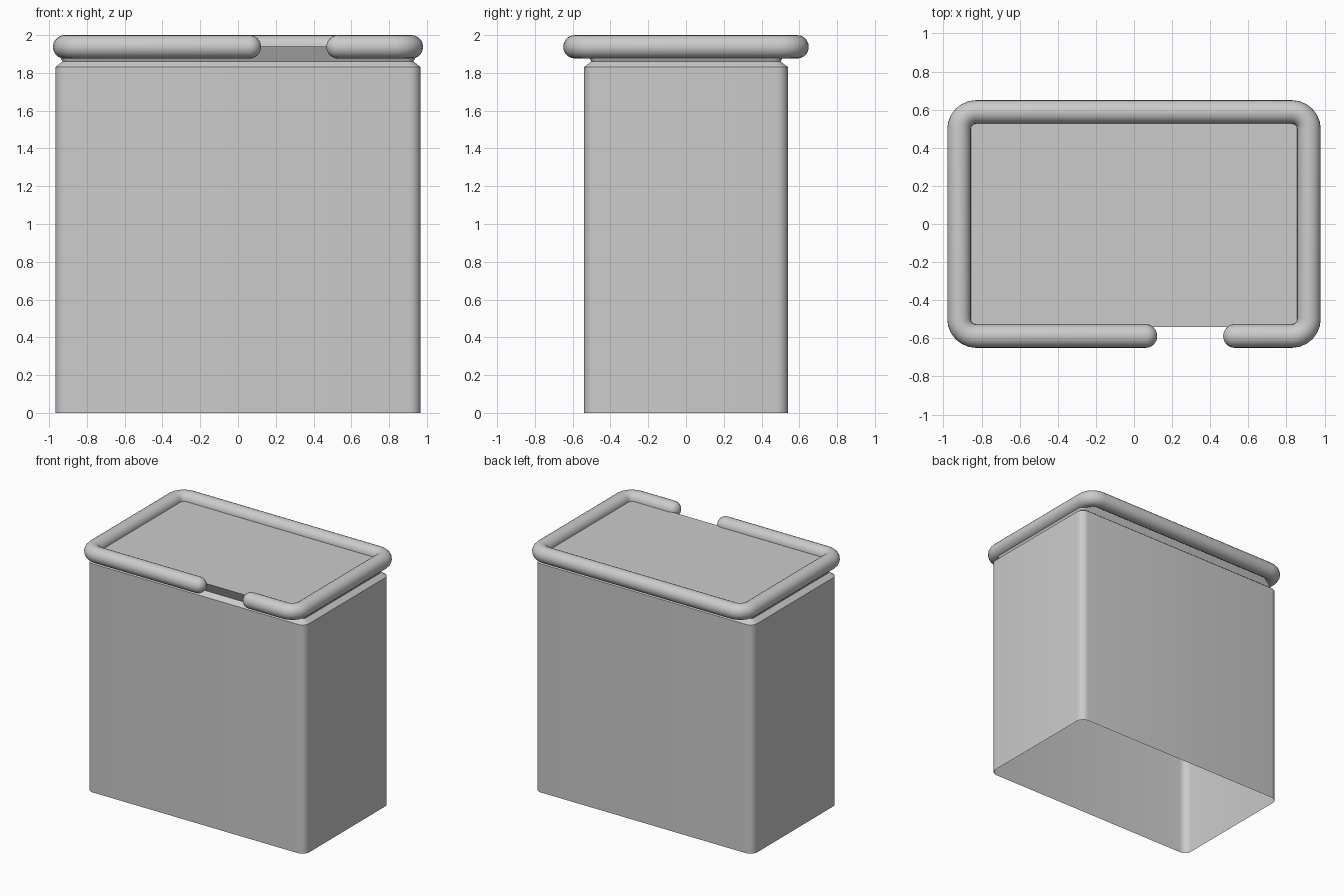
import bpy, bmesh
from math import sin, cos, pi

if "Cube" in bpy.data.objects:
    bpy.data.objects.remove(bpy.data.objects["Cube"])


def arc(cx, cy, r, start, n):
    """Quarter arc, counter-clockwise from the start angle."""
    return [(cx + r * cos(start + pi / 2 * i / n), cy + r * sin(start + pi / 2 * i / n))
            for i in range(n + 1)]


def rounded_rect(hx, hy, r, n=6, first=0):
    """Rounded rectangle outline; first picks the starting corner."""
    pts = []
    for k in range(first, first + 4):
        sx, sy = [(1, 1), (-1, 1), (-1, -1), (1, -1)][k % 4]
        pts += arc(sx * (hx - r), sy * (hy - r), r, k * pi / 2, n)
    return pts


def smooth(ob, angle=30):
    bpy.ops.object.select_all(action='DESELECT')
    ob.select_set(True)
    bpy.context.view_layer.objects.active = ob
    if ob.type == 'CURVE':
        bpy.ops.object.convert(target='MESH')
    bpy.ops.object.shade_smooth_by_angle(angle=angle * pi / 180)


# body: open-bottomed shell with a groove under the flat lid
bm = bmesh.new()
rings = []
for inset, z in [(0, 0), (0, 1.83), (0.038, 1.86), (0, 1.94)]:
    rings.append([bm.verts.new((x, y, z)) for x, y in
                  rounded_rect(0.967 - inset, 0.54 - inset, 0.06 - inset * 0.6)])
for a, b in zip(rings, rings[1:]):
    n = len(a)
    for i in range(n):
        bm.faces.new((a[i], a[(i + 1) % n], b[(i + 1) % n], b[i]))
bm.faces.new(rings[-1])
mesh = bpy.data.meshes.new("body")
bm.to_mesh(mesh)
bm.free()
body = bpy.data.objects.new("body", mesh)
bpy.context.collection.objects.link(body)
smooth(body)

# rim tube: runs round the top edge, with a gap at the front and domed ends
R, HX, HY, Z = 0.062, 0.918, 0.588, 1.938
GAP_LEFT, GAP_RIGHT = 0.06, 0.53
dome = [(R * sin(t * pi / 16), cos(t * pi / 16)) for t in range(8)] + [(R, 0.02)]
path = [(GAP_RIGHT - d, -HY, s) for d, s in reversed(dome)]
path += [(x, y, 1) for x, y in rounded_rect(HX, HY, 0.09, 6, first=3)]
# the last corner of the loop is front left
path += [(GAP_LEFT + d, -HY, s) for d, s in dome]

curve = bpy.data.curves.new("rim_tube", 'CURVE')
curve.dimensions = '3D'
curve.twist_mode = 'Z_UP'
curve.bevel_depth = R
curve.bevel_resolution = 8
curve.use_fill_caps = True
spline = curve.splines.new('POLY')
spline.points.add(len(path) - 1)
for p, (x, y, s) in zip(spline.points, path):
    p.co = (x, y, Z, 1)
    p.radius = s
rim = bpy.data.objects.new("rim_tube", curve)
bpy.context.collection.objects.link(rim)
smooth(rim, 40)
